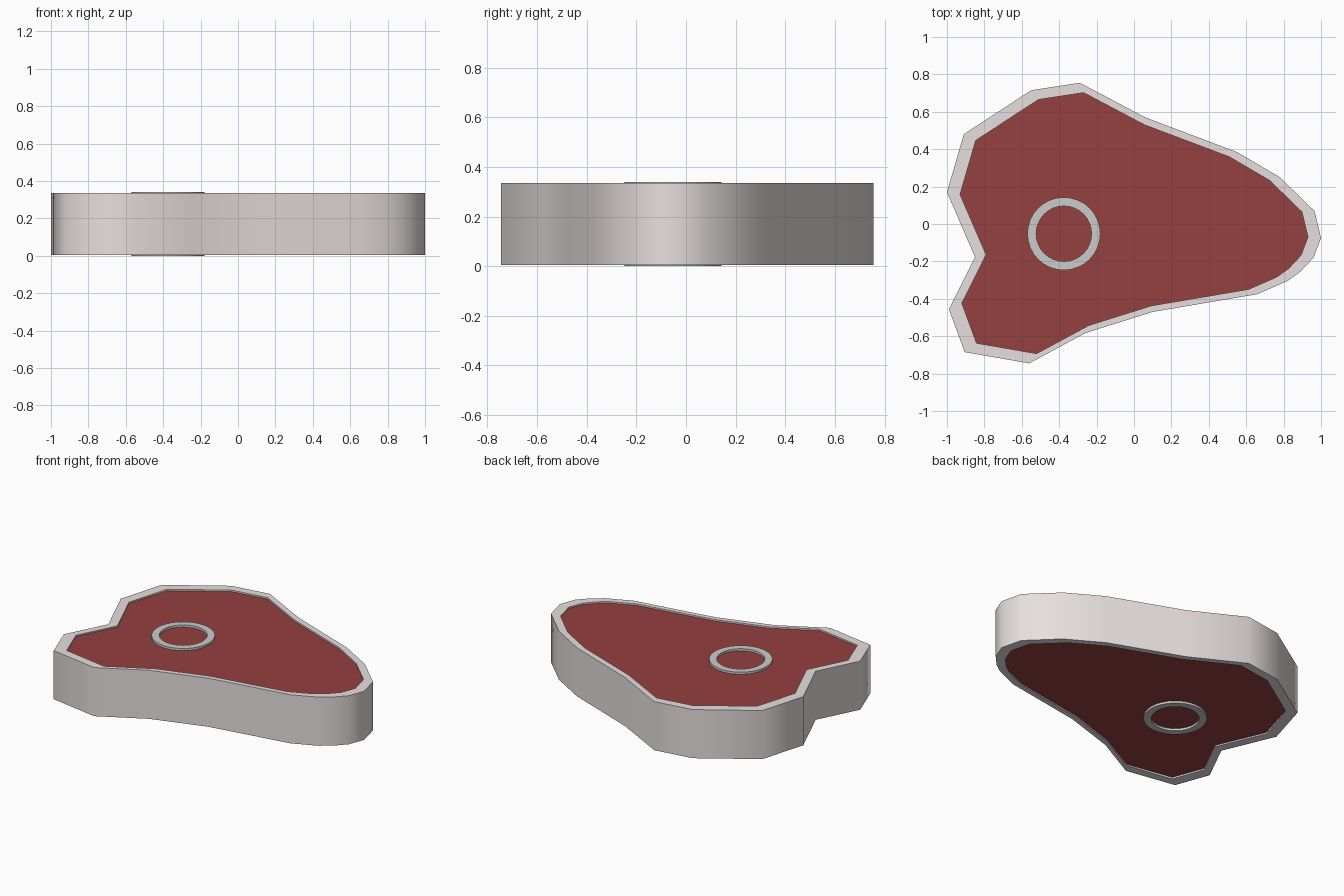
import bpy, bmesh, math

if "Cube" in bpy.data.objects:
    bpy.data.objects.remove(bpy.data.objects["Cube"])

# Half-unit steak outline, clockwise from above
OUTLINE = [(-1, .17), (-.91, .48), (-.55, .715), (-.29, .755), (.06, .57),
           (.55, .385), (.78, .25), (.965, .07), (1, -.075), (.96, -.18),
           (.89, -.255), (.82, -.305), (.66, -.375), (.10, -.47), (-.26, -.583),
           (-.56, -.745), (-.905, -.685), (-.99, -.455), (-.85, -.177)]


def material(name, color):
    m = bpy.data.materials.new(name)
    m.diffuse_color = (*color, 1)
    m.use_nodes = True
    m.node_tree.nodes["Principled BSDF"].inputs["Base Color"].default_value = m.diffuse_color
    return m


def prism(name, outer, z0, z1, mat, inner=None, smooth=65):
    """Extrude an outline; with an inner outline the result is a hollow band."""
    bm = bmesh.new()
    n = len(outer)

    def loop(pts, z):
        return [bm.verts.new((x, y, z)) for x, y in pts]

    def bridge(a, b):
        for i in range(n):
            j = (i + 1) % n
            bm.faces.new((a[i], a[j], b[j], b[i]))

    lo, hi = loop(outer, z0), loop(outer, z1)
    bridge(lo, hi)
    if inner:
        ilo, ihi = loop(inner, z0), loop(inner, z1)
        bridge(hi, ihi)
        bridge(ihi, ilo)
        bridge(ilo, lo)
    else:
        bm.faces.new(hi)
        bm.faces.new(lo)
    bmesh.ops.recalc_face_normals(bm, faces=bm.faces)
    me = bpy.data.meshes.new(name)
    bm.to_mesh(me)
    bm.free()
    me.materials.append(mat)
    ob = bpy.data.objects.new(name, me)
    bpy.context.collection.objects.link(ob)
    bpy.ops.object.select_all(action='DESELECT')
    ob.select_set(True)
    bpy.context.view_layer.objects.active = ob
    bpy.ops.object.shade_smooth_by_angle(angle=math.radians(smooth))
    return ob


def circle(r, cx=-.375, cy=-.052, n=32):
    return [(cx + r * math.cos(2 * math.pi * i / n),
             cy + r * math.sin(2 * math.pi * i / n)) for i in range(n)]


fat = material("fat", (.80, .74, .74))
meat = material("meat", (.30, .05, .05))
bone = material("bone", (.70, .70, .68))

inset = [(x * .93, y * .93) for x, y in OUTLINE]

# Fat rim, slightly recessed meat slab, and bone ring standing proud on both sides
prism("fat_rim", OUTLINE, .005, .335, fat, inner=inset)
prism("meat_slab", inset, .015, .325, meat)
prism("bone_ring", circle(.195), 0, .34, bone, inner=circle(.148))
